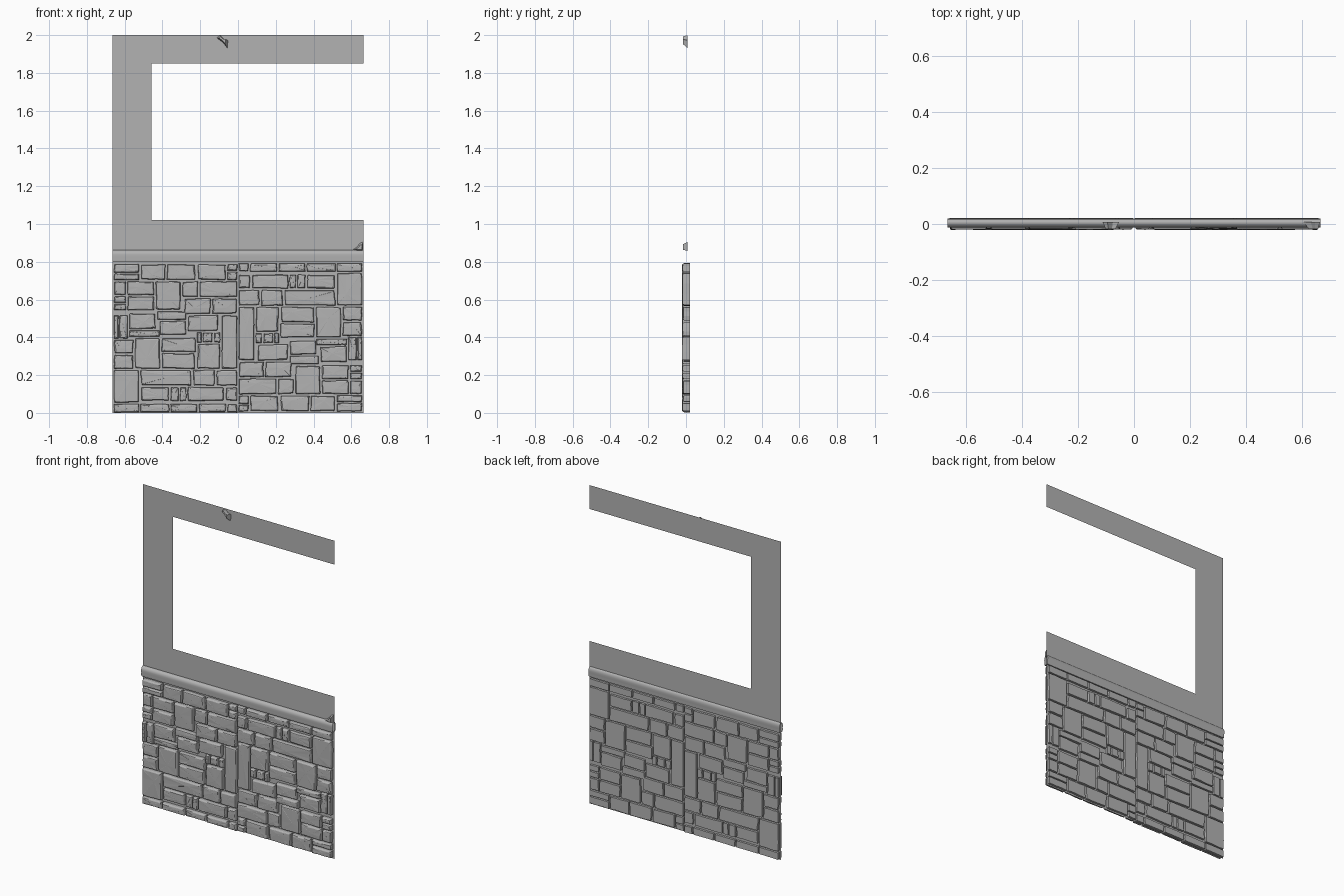
import bpy, bmesh, math, random
from mathutils import Vector, Matrix

if "Cube" in bpy.data.objects:
    bpy.data.objects.remove(bpy.data.objects["Cube"])

random.seed(4)
W, STONE_H = 0.665, 0.795

grey = bpy.data.materials.new("dark_grey")
grey.diffuse_color = (0.45, 0.45, 0.45, 1)
grey.use_nodes = True
grey.node_tree.nodes["Principled BSDF"].inputs["Base Color"].default_value = grey.diffuse_color


def make_object(name, bm, smooth=False):
    bmesh.ops.recalc_face_normals(bm, faces=bm.faces[:])
    me = bpy.data.meshes.new(name)
    bm.to_mesh(me)
    bm.free()
    me.materials.append(grey)
    ob = bpy.data.objects.new(name, me)
    bpy.context.collection.objects.link(ob)
    if smooth:
        bpy.ops.object.select_all(action='DESELECT')
        ob.select_set(True)
        bpy.context.view_layer.objects.active = ob
        bpy.ops.object.shade_smooth_by_angle(angle=math.radians(50))
    return ob


# One half of the stonework: (bottom, top, joints measured left of centre), in hundredths
COURSES = [
    (0, 5, (66, 52, 36, 21, 6, 0)),
    (5, 23, (66, 52)),
    (6, 14, (52, 36, 31, 27, 7, 0)),
    (14, 23, (52, 24, 12, 0)),
    (23, 31, (66, 55)),
    (31, 39, (66, 55)),
    (23, 40, (55, 41)),
    (23, 32, (41, 22)),
    (23, 37, (22, 9)),
    (32, 40, (41, 22)),
    (37, 43, (22, 19, 13, 9)),
    (23, 52, (9, 0)),
    (39, 52, (66, 63, 58)),
    (40, 44, (58, 41)),
    (44, 53, (58, 43)),
    (41, 49, (42, 27)),
    (49, 54, (43, 27)),
    (43, 52, (27, 10)),
    (52, 61, (29, 14, 0)),
    (54, 58, (66, 59)),
    (58, 62, (66, 59)),
    (54, 62, (59, 44)),
    (54, 70, (44, 30)),
    (62, 70, (66, 59, 44)),
    (61, 70, (30, 21, 0)),
    (70, 74, (66, 52)),
    (74, 79, (66, 52)),
    (70, 79, (52, 38, 22, 6)),
    (70, 75, (6, 0)),
    (75, 79, (6, 0)),
]


def add_stone(bm, x0, x1, z0, z1):
    g = 0.003
    x0, x1, z0, z1 = x0 + g, x1 - g, z0 + g, z1 - g
    w, h = x1 - x0, z1 - z0
    j = min(min(w, h) * 0.07, 0.006)
    corners = [Vector((x0, 0, z0)), Vector((x1, 0, z0)), Vector((x1, 0, z1)), Vector((x0, 0, z1))]
    mid = Vector(((x0 + x1) / 2, 0, (z0 + z1) / 2))
    # Each corner is pushed in a little so that the sides slope
    corners = [c + (mid - c).normalized() * random.uniform(0, 1.3) * j for c in corners]
    outline = []
    for a, b in zip(corners, corners[1:] + corners[:1]):
        for t in (0.02, 0.33, 0.67, 0.97):
            p = a.lerp(b, t)
            nrm = Vector((a.z - b.z, 0, b.x - a.x)).normalized()
            outline.append(p + nrm * random.uniform(-0.2, 0.5) * j)
    front = random.uniform(-0.0205, -0.015)
    bevel = min(0.007, min(w, h) * 0.16)
    rings = []
    for y, inset in ((0.022, 0), (front + 0.008, 0), (front + 0.002, bevel * 0.45), (front, bevel)):
        ring = []
        for p in outline:
            wob = random.uniform(-0.0007, 0.0007) if y < 0 else 0
            ring.append(bm.verts.new((mid.x + (p.x - mid.x) * (1 - 2 * inset / w), y + wob,
                                      mid.z + (p.z - mid.z) * (1 - 2 * inset / h))))
        rings.append(ring)
    n = len(outline)
    for a, b in zip(rings, rings[1:]):
        for i in range(n):
            bm.faces.new((a[i], a[(i + 1) % n], b[(i + 1) % n], b[i]))
    bm.faces.new(rings[0])
    # Slightly uneven face
    c = bm.verts.new((mid.x + random.uniform(-.2, .2) * w, front - 0.001, mid.z + random.uniform(-.2, .2) * h))
    for i in range(n):
        bm.faces.new((rings[-1][i], rings[-1][(i + 1) % n], c))


# Left stonework, and the same half turned upside down on the right
bm = bmesh.new()
for lo, hi, joints in COURSES:
    for a, b in zip(joints, joints[1:]):
        add_stone(bm, -a / 100, -b / 100, lo / 100, hi / 100)
left = make_object("stones_left", bm)
bm = bmesh.new()
bm.from_mesh(left.data)
bmesh.ops.transform(bm, verts=bm.verts[:],
                    matrix=Matrix.Translation((0, 0, STONE_H)) @ Matrix.Rotation(math.pi, 4, 'Y'))
make_object("stones_right", bm)


# Thin wall sheets: mortar behind the stones and plaster around the window opening
def sheet(name, rects, y):
    bm = bmesh.new()
    for x0, x1, z0, z1 in rects:
        bm.faces.new([bm.verts.new(p) for p in ((x0, y, z0), (x1, y, z0), (x1, y, z1), (x0, y, z1))])
    bmesh.ops.remove_doubles(bm, verts=bm.verts[:], dist=0.0001)
    return make_object(name, bm)


sheet("mortar", [(-W, W, 0.0, 0.81)], 0.008)
sheet("plaster", [(-W, -0.458, 0.81, 1.02), (-0.458, W, 0.81, 1.02),
                  (-W, -0.458, 1.02, 1.85), (-W, -0.458, 1.85, 2.0),
                  (-0.458, W, 1.85, 2.0)], 0.008)

# Rounded ledge above the stones, open at its ends
profile = [(0.008, 0.862), (-0.003, 0.859), (-0.010, 0.850), (-0.013, 0.838), (-0.011, 0.826),
           (-0.012, 0.813), (-0.010, 0.80), (0.016, 0.80), (0.017, 0.813), (0.017, 0.826),
           (0.019, 0.838), (0.017, 0.850), (0.013, 0.859)]
bm = bmesh.new()
ends = [[bm.verts.new((x, y, z)) for y, z in profile] for x in (-W, W)]
for i in range(len(profile)):
    k = (i + 1) % len(profile)
    bm.faces.new((ends[0][i], ends[0][k], ends[1][k], ends[1][i]))
make_object("ledge", bm, True)


# Small broken lumps on the plaster, fullest at one inner point
def chip(name, outline, peak):
    bm = bmesh.new()
    back = [bm.verts.new((x, 0.0075, z)) for x, z in outline]
    front = [bm.verts.new((peak[0] + (x - peak[0]) * 0.6, -0.017, peak[1] + (z - peak[1]) * 0.6)) for x, z in outline]
    n = len(outline)
    for i in range(n):
        bm.faces.new((back[i], back[(i + 1) % n], front[(i + 1) % n], front[i]))
    bm.faces.new(front)
    make_object(name, bm)


chip("chip_top", [(-0.112, 1.985), (-0.095, 1.999), (-0.075, 1.978), (-0.053, 1.972), (-0.057, 1.932), (-0.08, 1.962)],
     (-0.085, 1.985))
chip("chip_ledge", [(0.605, 0.862), (0.66, 0.858), (0.663, 0.905), (0.645, 0.898), (0.63, 0.878)], (0.648, 0.872))
